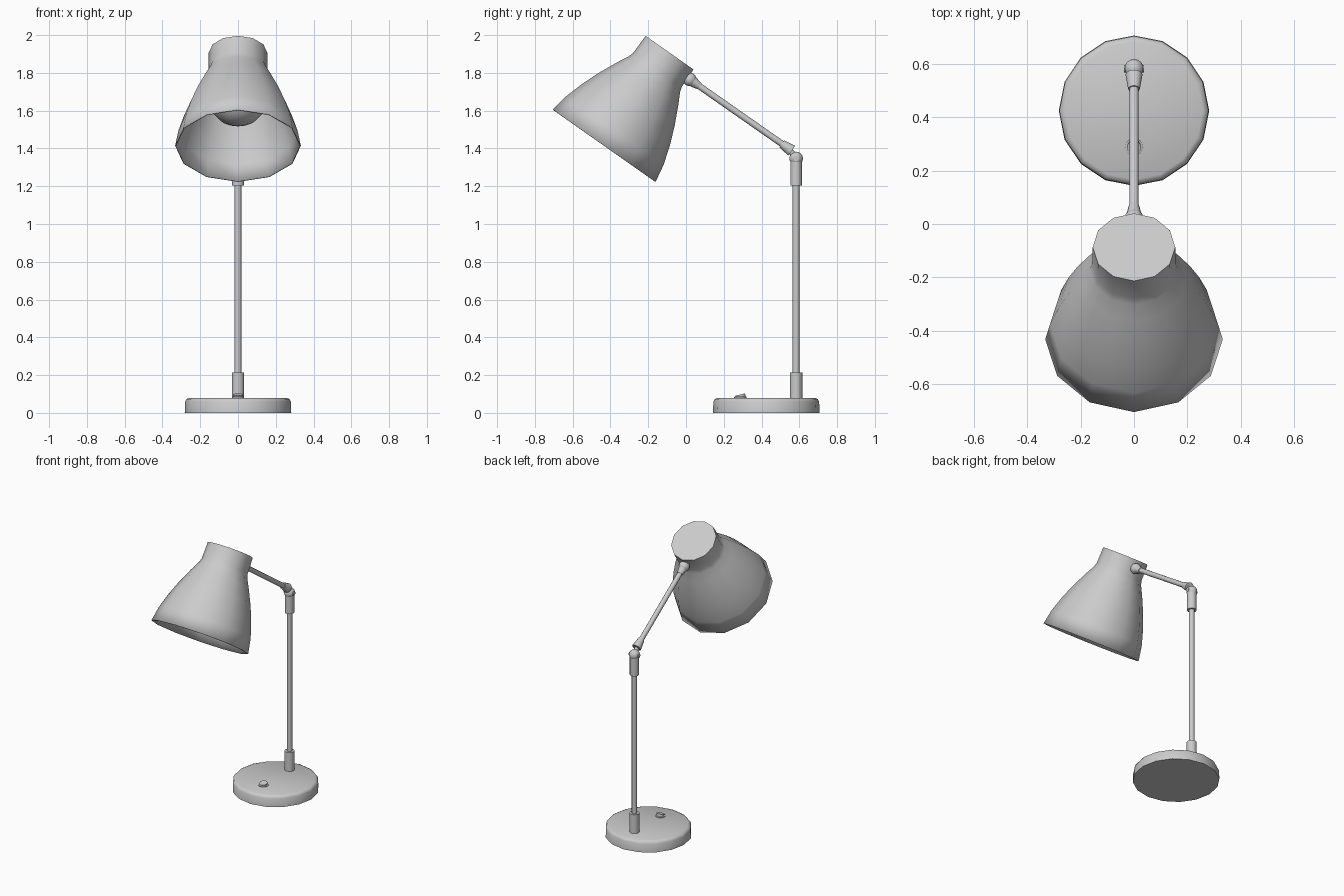
import bpy, bmesh, math
from mathutils import Vector

if "Cube" in bpy.data.objects:
    bpy.data.objects.remove(bpy.data.objects["Cube"])


def lathe(name, profile, sides, origin, axis=(0, 0, 1), angle=40):
    """Revolve (radius, height) points around an axis; radius 0 makes a pole."""
    w = Vector(axis).normalized()
    u = Vector((1, 0, 0))
    if abs(w.x) > 0.9:
        u = Vector((0, 1, 0))
    v = w.cross(u).normalized()
    o = Vector(origin)
    bm = bmesh.new()
    rings = []
    for r, h in profile:
        if r == 0:
            rings.append([bm.verts.new(o + w * h)])
        else:
            steps = [2 * math.pi * i / sides for i in range(sides)]
            rings.append([bm.verts.new(o + w * h + (u * math.cos(a) + v * math.sin(a)) * r)
                          for a in steps])
    for a, b in zip(rings, rings[1:]):
        for i in range(sides):
            j = (i + 1) % sides
            if len(a) == 1:
                bm.faces.new((a[0], b[j], b[i]))
            elif len(b) == 1:
                bm.faces.new((a[i], a[j], b[0]))
            else:
                bm.faces.new((a[i], a[j], b[j], b[i]))
    bmesh.ops.recalc_face_normals(bm, faces=bm.faces)
    mesh = bpy.data.meshes.new(name)
    bm.to_mesh(mesh)
    bm.free()
    ob = bpy.data.objects.new(name, mesh)
    bpy.context.collection.objects.link(ob)
    bpy.ops.object.select_all(action='DESELECT')
    ob.select_set(True)
    bpy.context.view_layer.objects.active = ob
    bpy.ops.object.shade_smooth_by_angle(angle=math.radians(angle))
    return ob


def rod(name, p, q, r0, r1=None, sides=12):
    """Capped cylinder or cone between two points."""
    p, q = Vector(p), Vector(q)
    length = (q - p).length
    r1 = r0 if r1 is None else r1
    return lathe(name, [(0, 0), (r0, 0), (r1, length), (0, length)], sides, p, q - p)


def ball(name, centre, r, axis=(0, 0, 1), sides=16, rings=8):
    arc = [math.pi * i / rings for i in range(rings + 1)]
    prof = [(r * math.sin(a) if 0 < i < rings else 0, -r * math.cos(a))
            for i, a in enumerate(arc)]
    return lathe(name, prof, sides, centre, axis)


# round base with softened top edge
lathe("base", [(0, 0), (0.282, 0), (0.28, 0.06), (0.273, 0.073), (0.258, 0.08), (0, 0.08)],
      16, (0, 0.425, 0))

# rocker switch on the base
lathe("switch_ring", [(0, 0), (0.033, 0), (0.033, 0.006), (0.029, 0.009), (0, 0.009)],
      16, (0, 0.288, 0.079))
lathe("switch_button", [(0, -0.012), (0.026, -0.012), (0.026, 0.004), (0, 0.004)],
      16, (0, 0.288, 0.093), (0, -0.25, 1))

# upright pole and its collars
PY = 0.583
rod("pole", (0, PY, 0.075), (0, PY, 1.25), 0.018)
rod("pole_foot_collar", (0, PY, 0.075), (0, PY, 0.215), 0.033)
rod("pole_top_collar", (0, PY, 1.205), (0, PY, 1.345), 0.031)

# elbow joint
elbow = Vector((0, PY, 1.347))
ball("elbow_ball", elbow, 0.036)
rod("elbow_pin", elbow - Vector((0.037, 0, 0)), elbow + Vector((0.037, 0, 0)), 0.014)

# sloping arm with flared ends
head = Vector((0, 0.02, 1.765))
arm_end = Vector((0, 0.56, 1.388))
d = (head - arm_end).normalized()
rod("arm", arm_end, head, 0.017)
rod("arm_elbow_collar", arm_end, arm_end + d * 0.065, 0.032, 0.022)
rod("elbow_tongue", elbow, arm_end + d * 0.02, 0.015)
rod("arm_head_collar", head + d * 0.005, head - d * 0.062, 0.034, 0.019)
ball("head_ball", head, 0.036, d)

# lampshade: flared bell with closed neck
rim = Vector((0, -0.433, 1.4145))
axis = Vector((0, 0.575, 0.818)).normalized()
shade = lathe("shade", [(0.333, 0), (0.315, 0.1), (0.284, 0.2), (0.245, 0.3),
                        (0.198, 0.4), (0.166, 0.462), (0.157, 0.49),
                        (0.155, 0.602), (0, 0.602)], 12, rim, axis)
wall = shade.modifiers.new("wall", 'SOLIDIFY')
wall.thickness = 0.006
wall.offset = -1

# bulb inside the shade
ball("bulb", rim + axis * 0.315, 0.158, axis)
rod("bulb_socket", rim + axis * 0.44, rim + axis * 0.6, 0.06)
